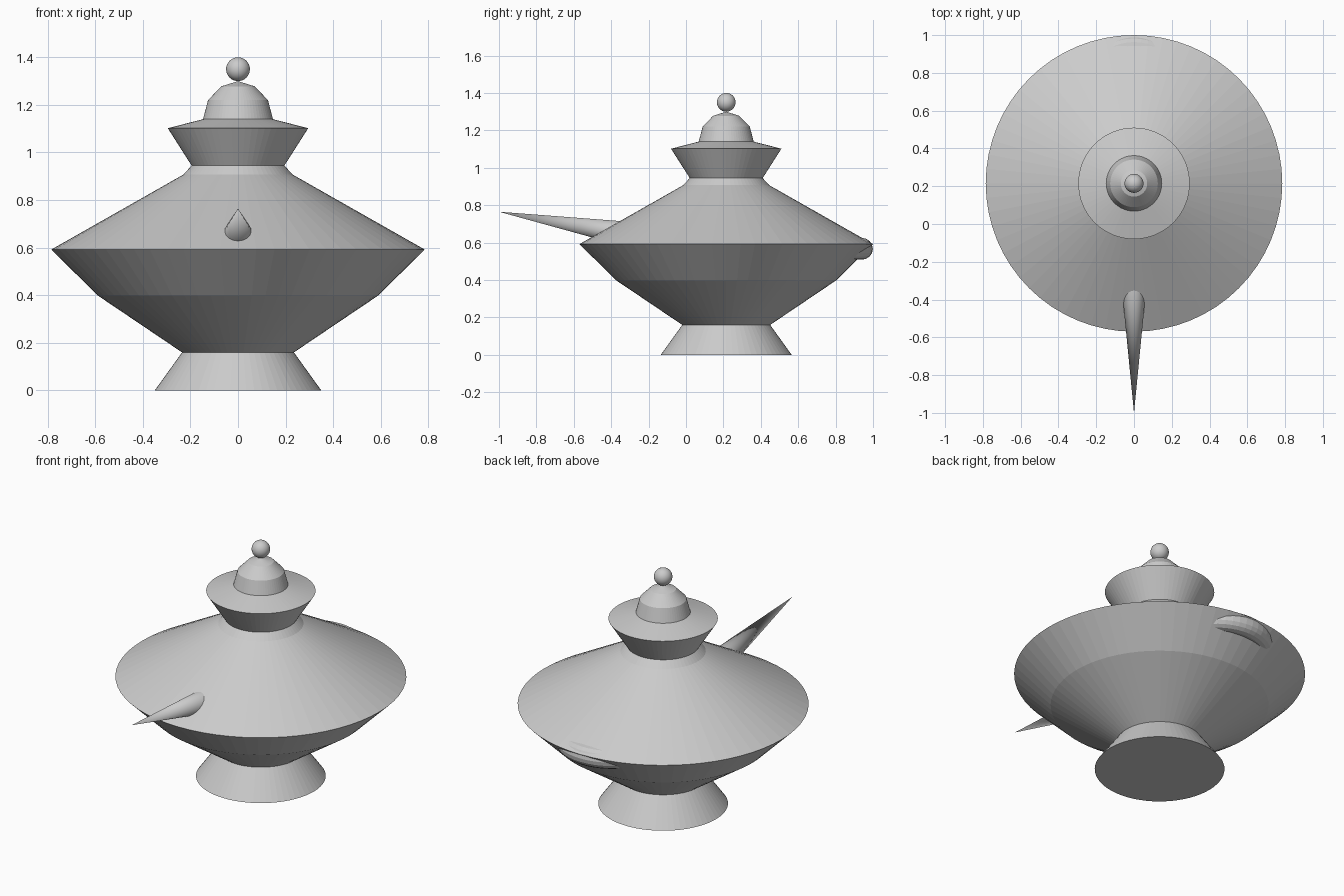
import bpy, bmesh, math
from mathutils import Vector

if "Cube" in bpy.data.objects:
    bpy.data.objects.remove(bpy.data.objects["Cube"])

AXIS_Y = 0.215   # centre line of the turned parts
SIDES = 64

grey = bpy.data.materials.new("plain grey")
grey.diffuse_color = (0.6, 0.6, 0.6, 1)
grey.use_nodes = True
grey.node_tree.nodes["Principled BSDF"].inputs["Base Color"].default_value = grey.diffuse_color


def finish(obj, name, smooth=None):
    obj.name = name
    obj.data.materials.append(grey)
    if smooth:
        bpy.ops.object.select_all(action='DESELECT')
        obj.select_set(True)
        bpy.context.view_layer.objects.active = obj
        bpy.ops.object.shade_smooth_by_angle(angle=math.radians(smooth))


def turned(name, profile):
    """Closed solid turned around the centre line from (radius, z) points."""
    bm = bmesh.new()
    rings = []
    for r, z in profile:
        if r == 0:
            rings.append([bm.verts.new((0, AXIS_Y, z))] * SIDES)
        else:
            rings.append([bm.verts.new((r * math.cos(a), AXIS_Y + r * math.sin(a), z))
                          for a in (2 * math.pi * i / SIDES for i in range(SIDES))])
    for low, high in zip(rings, rings[1:]):
        for i in range(SIDES):
            j = (i + 1) % SIDES
            corners = list(dict.fromkeys([low[i], low[j], high[j], high[i]]))
            bm.faces.new(corners)
    if profile[0][0] > 0:
        bm.faces.new(rings[0][::-1])
    if profile[-1][0] > 0:
        bm.faces.new(rings[-1])
    bmesh.ops.recalc_face_normals(bm, faces=bm.faces)
    mesh = bpy.data.meshes.new(name)
    bm.to_mesh(mesh)
    bm.free()
    obj = bpy.data.objects.new(name, mesh)
    bpy.context.collection.objects.link(obj)
    finish(obj, name)


# Flared foot, wide body, flared collar and domed lid
turned("foot", [(0.35, 0), (0.235, 0.16)])
turned("body", [(0.235, 0.16), (0.588, 0.398), (0.785, 0.592), (0.23, 0.907), (0.195, 0.945)])
turned("collar", [(0.195, 0.945), (0.295, 1.102), (0.147, 1.14)])
turned("lid", [(0.147, 1.14), (0.126, 1.22), (0.07, 1.278), (0, 1.30)])

# Round knob
bpy.ops.mesh.primitive_uv_sphere_add(segments=32, ring_count=16, radius=0.05,
                                     location=(0, AXIS_Y, 1.35))
finish(bpy.context.object, "knob", 40)

# Pointed spout, its base buried in the body
tip = Vector((0, -1.0, 0.765))
tilt = math.radians(9.9)
back = Vector((0, math.cos(tilt), -math.sin(tilt)))
length = 0.76
bpy.ops.mesh.primitive_cone_add(vertices=32, radius1=length * math.tan(math.radians(5.5)),
                                radius2=0, depth=length, location=tip + back * length / 2)
spout = bpy.context.object
spout.rotation_euler = (-back).to_track_quat('Z', 'Y').to_euler()
finish(spout, "spout", 40)

# Ring handle lying level, mostly sunk into the back of the body
ring = 0.255
bpy.ops.mesh.primitive_torus_add(major_radius=ring, minor_radius=0.058,
                                 major_segments=48, minor_segments=16,
                                 location=(0, 0.941 - ring, 0.567))
finish(bpy.context.object, "handle")
